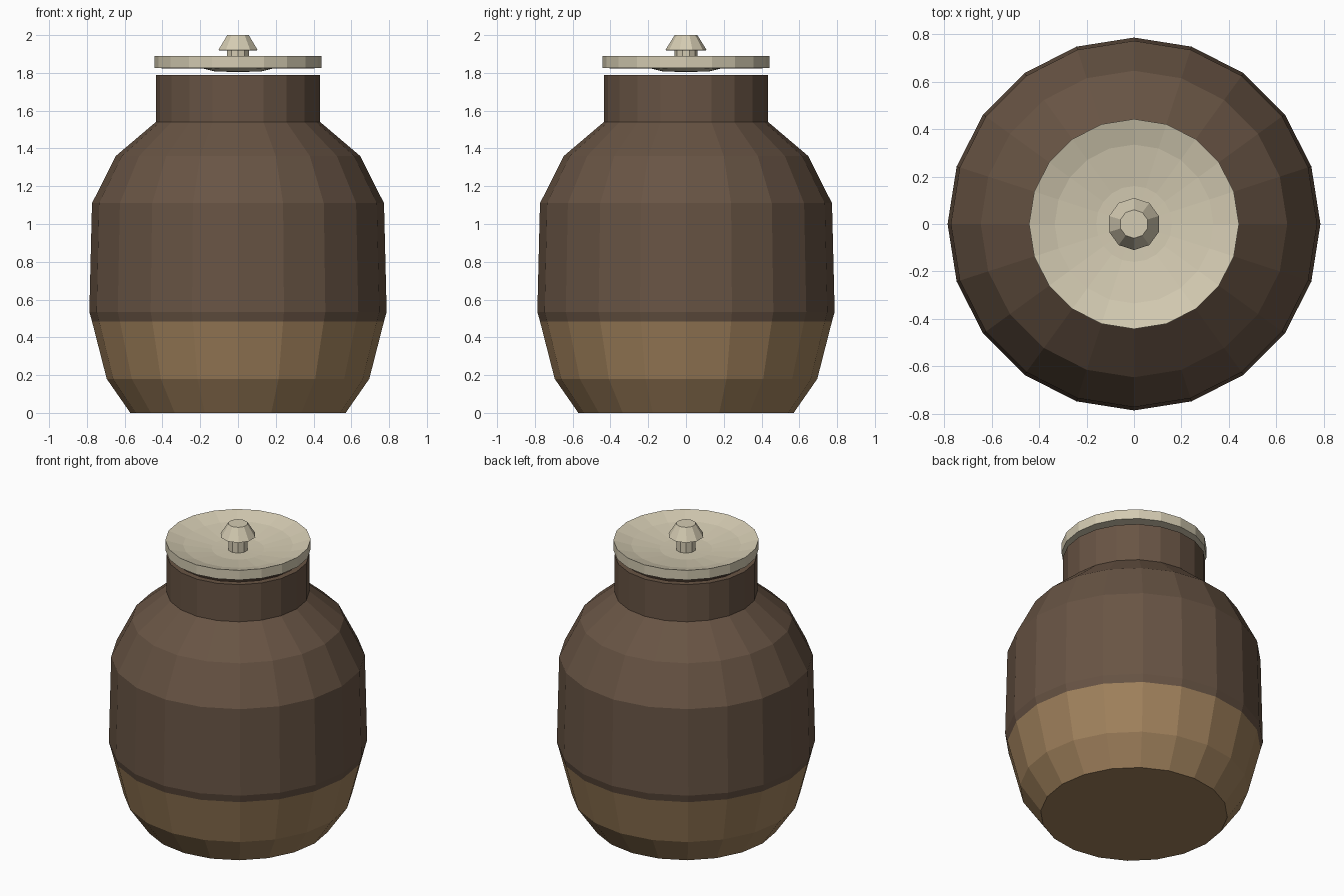
import bpy, bmesh, math

if "Cube" in bpy.data.objects:
    bpy.data.objects.remove(bpy.data.objects["Cube"])


def material(name, rgb):
    m = bpy.data.materials.new(name)
    lin = [((c / 255 + 0.055) / 1.055) ** 2.4 for c in rgb]
    m.diffuse_color = (*lin, 1)
    m.use_nodes = True
    m.node_tree.nodes["Principled BSDF"].inputs["Base Color"].default_value = m.diffuse_color
    return m


glaze = material("dark_brown_glaze", (104, 84, 68))
clay = material("bare_tan_clay", (160, 129, 92))
cream = material("cream", (212, 203, 178))


def lathe(name, profile, sides, mats, start=0.0, rule=None):
    """Revolve a closed (radius, z) profile about z; radius 0 makes a pole."""
    bm = bmesh.new()
    rings = []
    for r, z in profile:
        if r == 0:
            rings.append([bm.verts.new((0, 0, z))] * sides)
        else:
            rings.append([bm.verts.new((r * math.cos(start + 2 * math.pi * i / sides),
                                        r * math.sin(start + 2 * math.pi * i / sides), z))
                          for i in range(sides)])
    for a, b in zip(rings, rings[1:]):
        for i in range(sides):
            j = (i + 1) % sides
            corners = list(dict.fromkeys((a[i], a[j], b[j], b[i])))
            bm.faces.new(corners)
    bmesh.ops.recalc_face_normals(bm, faces=bm.faces)
    if rule:
        for f in bm.faces:
            f.material_index = rule(f)
    mesh = bpy.data.meshes.new(name)
    bm.to_mesh(mesh)
    bm.free()
    for m in mats:
        mesh.materials.append(m)
    ob = bpy.data.objects.new(name, mesh)
    bpy.context.collection.objects.link(ob)
    return ob


# Jar body: outside from the base up, over the rim, and down the hollow inside
GLAZE_Z = 0.485
body = [(0, 0), (0.57, 0), (0.695, 0.18), (0.773, GLAZE_Z), (0.787, 0.535),
        (0.773, 1.11), (0.647, 1.36), (0.435, 1.54), (0.435, 1.79),
        (0.395, 1.79), (0.395, 1.53), (0.60, 1.34), (0.72, 1.10),
        (0.735, 0.55), (0.64, 0.20), (0.53, 0.06), (0, 0.06)]


def unglazed(f):
    # outer faces below the glaze line are bare clay
    c = f.calc_center_median()
    outside = f.normal.z < -0.9 or f.normal.x * c.x + f.normal.y * c.y > 0
    return 1 if outside and max(v.co.z for v in f.verts) < GLAZE_Z + 0.001 else 0


lathe("jar_body", body, 20, [glaze, clay], rule=unglazed)

# Dished lid resting just above the neck
lathe("lid", [(0, 1.805), (0.12, 1.807), (0.18, 1.822), (0.443, 1.825), (0.443, 1.89),
              (0.335, 1.857), (0.16, 1.83), (0, 1.825)], 20, [cream])

# Knob: narrow stem with a flared tapering cap
lathe("lid_knob", [(0, 1.82), (0.06, 1.82), (0.06, 1.918), (0.11, 1.92),
                   (0.06, 2.0), (0, 2.0)], 10, [cream], start=math.pi / 2)
